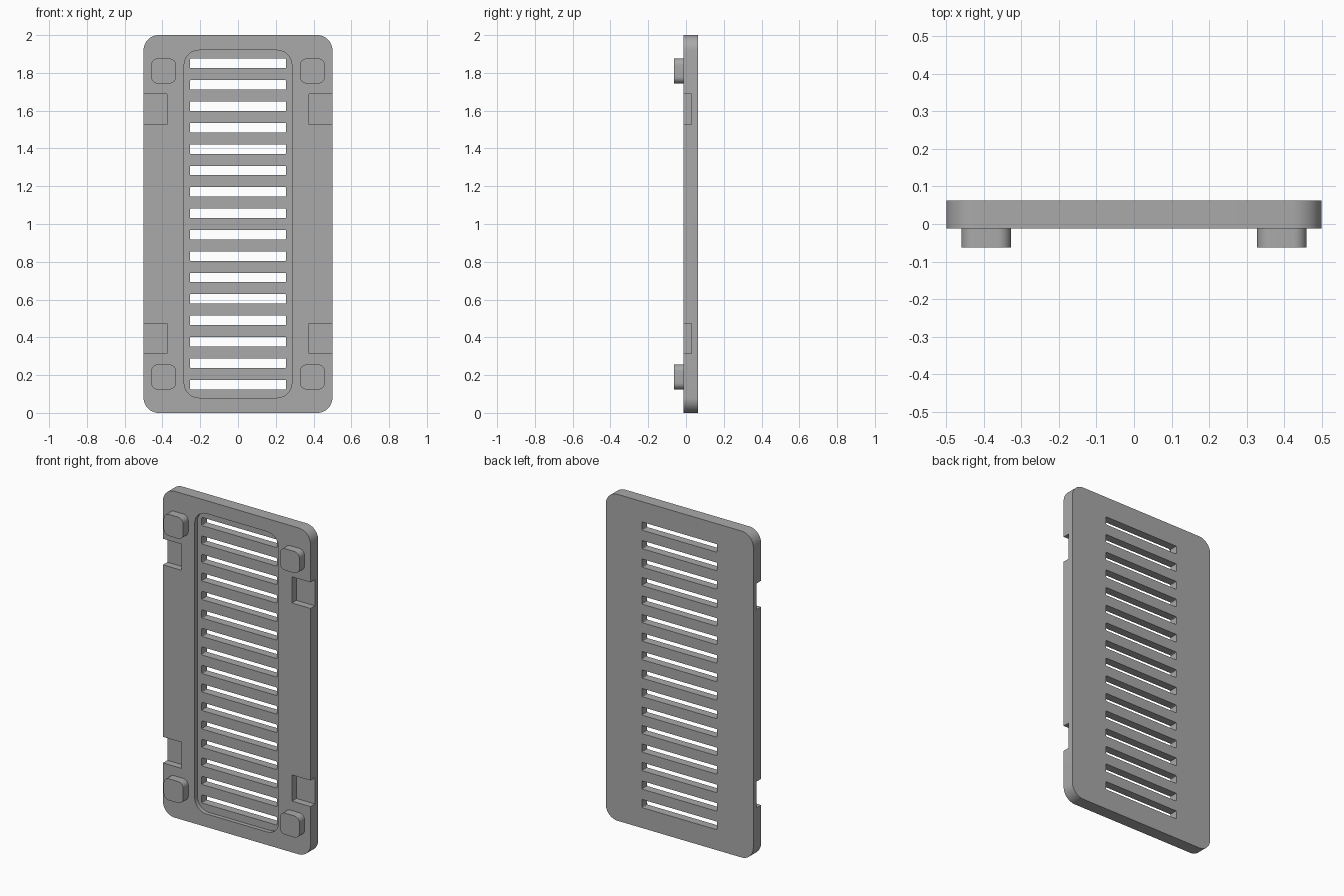
import bpy
import bmesh
from math import cos, sin, pi, radians

cube = bpy.data.objects.get("Cube")
if cube:
    bpy.data.objects.remove(cube)

FRONT, BACK = -0.0125, 0.0625      # plate faces along y
RECESS_FLOOR = 0.0125
NOTCH_FLOOR = 0.03

grey = bpy.data.materials.new("plain_grey")
grey.use_nodes = True
grey.diffuse_color = (0.4, 0.4, 0.4, 1)
grey.node_tree.nodes["Principled BSDF"].inputs["Base Color"].default_value = (0.4, 0.4, 0.4, 1)


def add_slab(bm, x, z, width, height, y0, y1, radius=0.0, steps=8):
    """Add a rounded rectangle centred on (x, z), extruded from y0 to y1."""
    corners = [(1, 1, 0), (-1, 1, 1), (-1, -1, 2), (1, -1, 3)]
    outline = []
    for sx, sz, quarter in corners:
        cx = x + sx * (width / 2 - radius)
        cz = z + sz * (height / 2 - radius)
        count = steps if radius else 0
        for i in range(count + 1):
            a = (quarter + i / max(count, 1)) * pi / 2
            outline.append((cx + radius * cos(a), cz + radius * sin(a)))
    front = [bm.verts.new((px, y0, pz)) for px, pz in outline]
    back = [bm.verts.new((px, y1, pz)) for px, pz in outline]
    bm.faces.new(front)
    bm.faces.new(back[::-1])
    n = len(outline)
    for i in range(n):
        j = (i + 1) % n
        bm.faces.new((front[j], front[i], back[i], back[j]))


def make_object(name, slabs):
    bm = bmesh.new()
    for slab in slabs:
        add_slab(bm, *slab)
    bmesh.ops.recalc_face_normals(bm, faces=bm.faces)
    mesh = bpy.data.meshes.new(name)
    bm.to_mesh(mesh)
    bm.free()
    mesh.materials.append(grey)
    obj = bpy.data.objects.new(name, mesh)
    bpy.context.collection.objects.link(obj)
    return obj


def activate(obj):
    bpy.ops.object.select_all(action='DESELECT')
    obj.select_set(True)
    bpy.context.view_layer.objects.active = obj


def cut(target, cutter):
    cutter.hide_render = True
    mod = target.modifiers.new(cutter.name, 'BOOLEAN')
    mod.operation = 'DIFFERENCE'
    mod.solver = 'EXACT'
    mod.object = cutter
    activate(target)
    bpy.ops.object.modifier_apply(modifier=mod.name)
    bpy.data.objects.remove(cutter)


def smooth(obj):
    activate(obj)
    bpy.ops.object.shade_smooth_by_angle(angle=radians(30))


# Main plate with rounded corners
plate = make_object("plate", [(0, 1, 1, 2, FRONT, BACK, 0.08, 12)])

# Front recess and the four side notches
pockets = [(0, 1, 0.57, 1.84, FRONT - 0.1, RECESS_FLOOR, 0.08, 12)]
for side in (-1, 1):
    for z in (0.394, 1.608):
        pockets.append((side * 0.4775, z, 0.205, 0.16, FRONT - 0.1, NOTCH_FLOOR))
cut(plate, make_object("pocket_cutter", pockets))

# Row of vent slots through the plate
slots = [(0, 0.15 + i * 1.7 / 15, 0.51, 0.05, -0.1, 0.1, 0.005, 3) for i in range(16)]
cut(plate, make_object("slot_cutter", slots))
smooth(plate)

# Four rounded feet on the front
for side, side_name in ((-1, "right"), (1, "left")):
    for z, level in ((0.19, "lower"), (1.81, "upper")):
        foot = make_object(f"{level}_{side_name}_foot",
                           [(side * 0.394, z, 0.132, 0.132, FRONT - 0.05, FRONT, 0.035)])
        smooth(foot)
